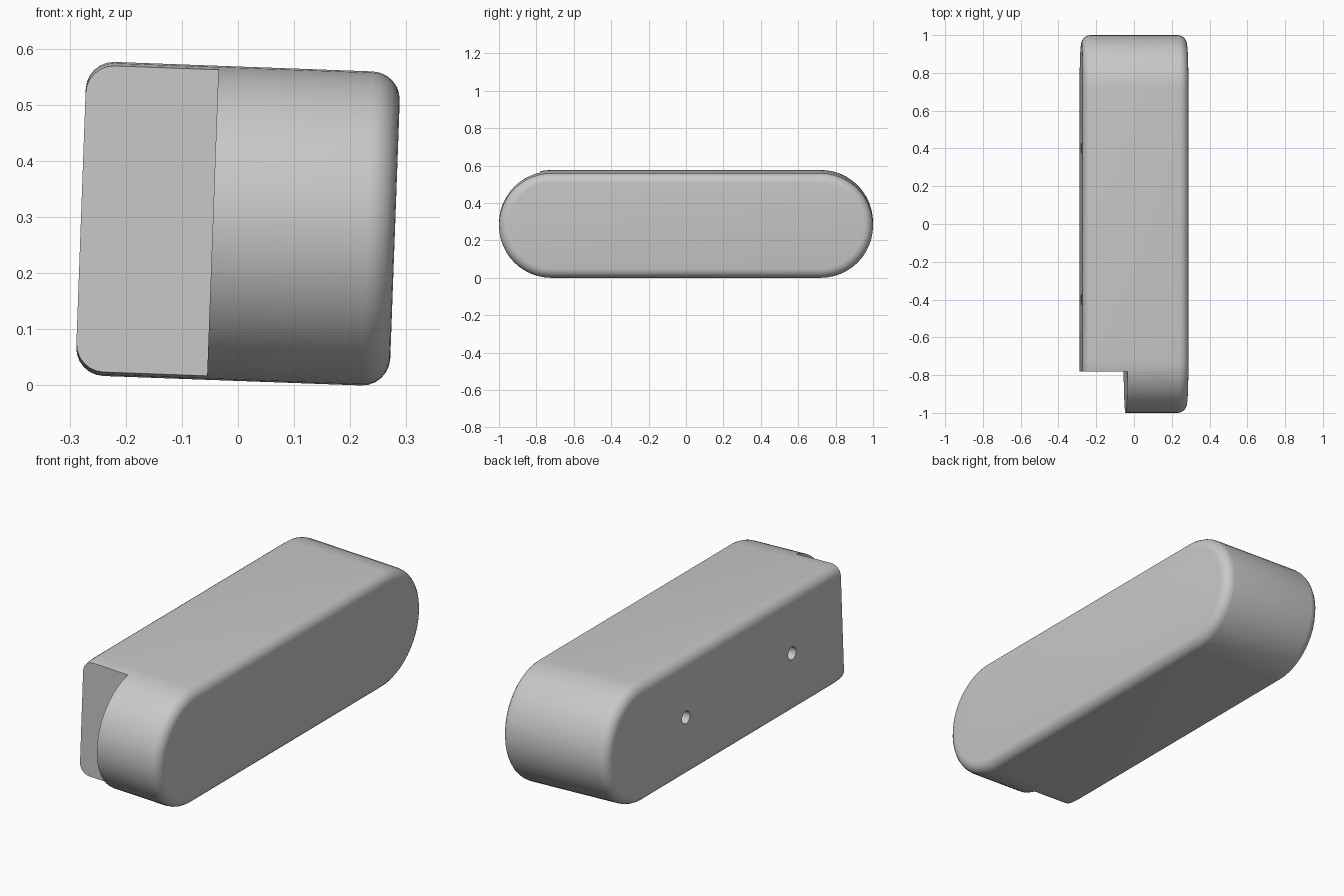
import bpy, bmesh, math
from mathutils import Matrix

cube = bpy.data.objects.get("Cube")
if cube:
    bpy.data.objects.remove(cube, do_unlink=True)

WIDTH, RADIUS, ROUND = 0.56, 0.28, 0.05
REACH = 1 - RADIUS          # distance from the middle to each end arc's centre
ARC, STEPS = 24, 6

grey = bpy.data.materials.new("plain grey")
grey.use_nodes = True
colour = (0.58, 0.58, 0.58, 1)
grey.diffuse_color = colour
grey.node_tree.nodes["Principled BSDF"].inputs["Base Color"].default_value = colour


def make_object(name, bm):
    bmesh.ops.recalc_face_normals(bm, faces=bm.faces)
    mesh = bpy.data.meshes.new(name)
    bm.to_mesh(mesh)
    bm.free()
    mesh.materials.append(grey)
    obj = bpy.data.objects.new(name, mesh)
    bpy.context.collection.objects.link(obj)
    return obj


def capsule_ring(bm, x, radius):
    ring = []
    for side in (1, -1):
        for i in range(ARC + 1):
            a = math.pi * i / ARC
            ring.append(bm.verts.new((x, side * (REACH + radius * math.sin(a)),
                                      side * radius * math.cos(a))))
    return ring


def cut(target, cutter):
    mod = target.modifiers.new("cut", "BOOLEAN")
    mod.operation, mod.solver, mod.object = "DIFFERENCE", "EXACT", cutter
    bpy.ops.object.select_all(action="DESELECT")
    target.select_set(True)
    bpy.context.view_layer.objects.active = target
    bpy.ops.object.modifier_apply(modifier=mod.name)
    bpy.data.objects.remove(cutter, do_unlink=True)


# Capsule body with rounded rims on both flat sides
bm = bmesh.new()
angles = [math.pi / 2 * i / STEPS for i in range(STEPS + 1)]
section = [(-1, a) for a in reversed(angles)] + [(1, a) for a in angles]
rings = [capsule_ring(bm, s * (WIDTH / 2 - ROUND + ROUND * math.sin(a)),
                      RADIUS - ROUND + ROUND * math.cos(a)) for s, a in section]
for r1, r2 in zip(rings, rings[1:]):
    for i in range(len(r1)):
        j = (i + 1) % len(r1)
        bm.faces.new((r1[i], r1[j], r2[j], r2[i]))
bm.faces.new(rings[0])
bm.faces.new(rings[-1])
body = make_object("body", bm)

# Square notch in the front right end
bm = bmesh.new()
bmesh.ops.create_cube(bm, size=1, matrix=Matrix.Translation((-0.545, -1.28, 0)))
cut(body, make_object("notch_cutter", bm))

# Two small holes in the right side
for y in (-0.4, 0.4):
    bm = bmesh.new()
    bmesh.ops.create_cone(bm, cap_ends=True, segments=24, radius1=0.03,
                          radius2=0.03, depth=0.4,
                          matrix=Matrix.Translation((-WIDTH / 2, y, 0))
                          @ Matrix.Rotation(math.pi / 2, 4, "Y"))
    cut(body, make_object("hole_cutter", bm))

# Smooth shading and the slight sideways lean
bpy.ops.object.shade_smooth_by_angle(angle=math.radians(30))
body.rotation_euler.y = math.radians(2.1)
body.location.z = 0.288
